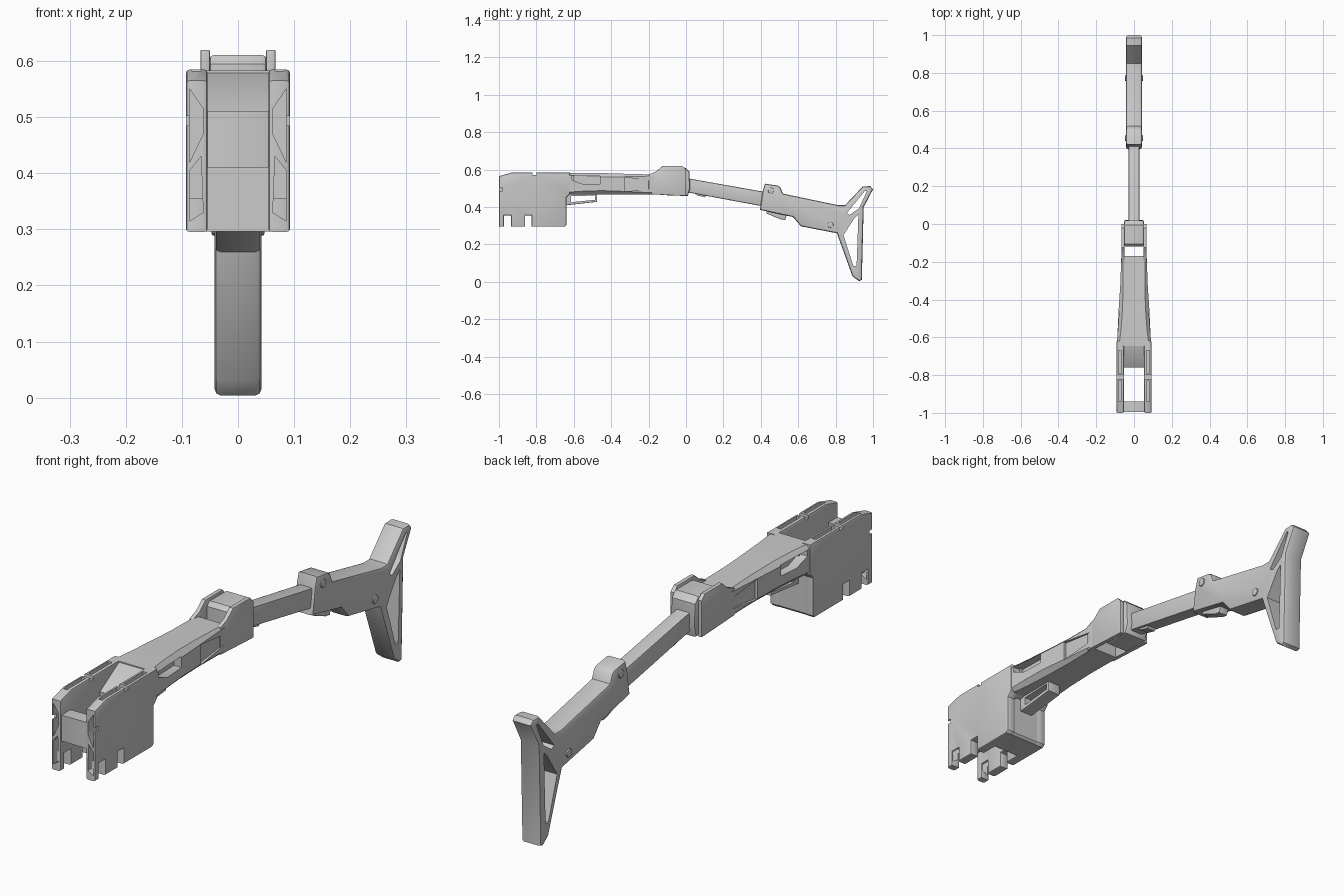
import bpy, bmesh, math
from mathutils import Vector

if "Cube" in bpy.data.objects:
    bpy.data.objects.remove(bpy.data.objects["Cube"])


def finish(name, bm):
    bmesh.ops.recalc_face_normals(bm, faces=bm.faces)
    me = bpy.data.meshes.new(name)
    bm.to_mesh(me)
    bm.free()
    ob = bpy.data.objects.new(name, me)
    bpy.context.collection.objects.link(ob)
    return ob


def prism(name, pts, a, b, axis='x', bevel=0.0):
    """Extrude a profile, (y,z) along x or (x,z) along y, or (x,y) along z, with softened rims."""
    place = {'x': lambda p, d: (d, p[0], p[1]),
             'y': lambda p, d: (p[0], d, p[1]),
             'z': lambda p, d: (p[0], p[1], d)}[axis]
    bm = bmesh.new()
    r0 = [bm.verts.new(place(p, a)) for p in pts]
    r1 = [bm.verts.new(place(p, b)) for p in pts]
    bm.faces.new(r0)
    bm.faces.new(r1)
    n = len(pts)
    for i in range(n):
        j = (i + 1) % n
        bm.faces.new((r0[i], r0[j], r1[j], r1[i]))
    bmesh.ops.recalc_face_normals(bm, faces=bm.faces)
    if bevel:
        k = 'xyz'.index(axis)
        rims = [e for e in bm.edges if abs(e.verts[0].co[k] - e.verts[1].co[k]) < 1e-6]
        bmesh.ops.bevel(bm, geom=rims, offset=bevel, segments=2, profile=0.5,
                        affect='EDGES', clamp_overlap=True)
    return finish(name, bm)


def box(name, x, y, z, bevel=0.0):
    return prism(name, [(y[0], z[0]), (y[1], z[0]), (y[1], z[1]), (y[0], z[1])], x[0], x[1], 'x', bevel)


def loft(name, stations):
    """Chamfered rectangular sections: (y, half width, bottom z, top z, chamfer)."""
    bm = bmesh.new()
    rings = []
    for y, w, zb, zt, c in stations:
        half = [(w - c, zb), (w, zb + c), (w, zt - c), (w - c, zt)]
        ring = half + [(-x, z) for x, z in reversed(half)]
        rings.append([bm.verts.new((x, y, z)) for x, z in ring])
    for r, s in zip(rings, rings[1:]):
        for i in range(8):
            j = (i + 1) % 8
            bm.faces.new((r[i], r[j], s[j], s[i]))
    bm.faces.new(rings[0])
    bm.faces.new(rings[-1])
    return finish(name, bm)


def cut(ob, cutters):
    for c in cutters:
        m = ob.modifiers.new("cut", 'BOOLEAN')
        m.operation = 'DIFFERENCE'
        m.solver = 'EXACT'
        m.object = c
        bpy.context.view_layer.objects.active = ob
        bpy.ops.object.modifier_apply(modifier=m.name)
        bpy.data.objects.remove(c)


def mirrored(pts, s):
    return [(x * s, z) for x, z in pts]


# Front housing: two toothed side plates with hollowed ends and top slots
plate = [(-1, .295), (-1, .565), (-.93, .585), (-.62, .585), (-.62, .47), (-.64, .45),
         (-.64, .305), (-.65, .295), (-.825, .295), (-.825, .355), (-.86, .355), (-.86, .295),
         (-.936, .295), (-.936, .355), (-.973, .355), (-.973, .295)]
upper_pocket = [(.086, .55), (.062, .515), (.062, .47), (.086, .42)]
lower_pocket = [(.086, .405), (.066, .43), (.062, .33), (.086, .315)]
for s, side in ((1, "right"), (-1, "left")):
    ob = prism(side + "_side_plate", plate, .054 * s, .093 * s, 'x', .007)
    cut(ob, [prism("c", mirrored(upper_pocket, s), -1.02, -.90, 'y'),
             prism("c", mirrored(lower_pocket, s), -1.02, -.945, 'y'),
             box("c", (.066 * s, .083 * s), (-.94, -.83), (.555, .6)),
             box("c", (.066 * s, .083 * s), (-.79, -.67), (.555, .6)),
             box("c", (.08 * s, .1 * s), (-1.02, -.98), (.485, .502)),
             box("c", (.04 * s, .1 * s), (-.82, -.80), (.572, .6))])

# Crossbar and rear block between the plates
box("front_crossbar", (-.056, .056), (-.995, -.94), (.41, .51), .004)
prism("rear_block", [(-.76, .296), (-.76, .51), (-.64, .582), (-.6, .582), (-.6, .475),
                     (-.642, .46), (-.642, .305), (-.65, .296)], -.06, .06)

# Tapering middle body with a side slot and a rear recess on each side
body = loft("middle_body", [(-.645, .091, .467, .583, .012), (-.55, .086, .467, .583, .018),
                            (-.45, .081, .468, .582, .02), (-.33, .073, .468, .578, .016),
                            (-.17, .067, .468, .574, .008)])
for s in (1, -1):
    slot = [(-.61, .568), (-.46, .565), (-.46, .524), (-.55, .522), (-.61, .545)]
    cut(body, [prism("c", slot, .05 * s, .12 * s),
               prism("c", [(-.33, .56), (-.18, .54), (-.18, .5), (-.33, .482)], .062 * s, .12 * s)])

# Raised hinge cheeks and a hinge block
cheek = [(-.2, .469), (-.2, .574), (-.16, .59), (-.125, .62), (-.02, .62), (0, .6), (0, .46), (-.02, .46)]
for s, side in ((1, "right"), (-1, "left")):
    prism(side + "_hinge_cheek", cheek, .05 * s, .067 * s, 'x', .003)
prism("hinge_block", [(-.12, .48), (-.12, .595), (-.105, .611), (-.005, .611), (.018, .59),
                      (.022, .5), (.01, .46), (-.1, .462)], -.052, .052, 'x', .01)

# Trigger guard loop
guard = prism("trigger_guard", [(-.65, .41), (-.62, .412), (-.475, .428), (-.475, .472), (-.65, .472)],
              -.028, .028, 'x', .003)
cut(guard, [prism("c", [(-.615, .426), (-.487, .439), (-.487, .462), (-.615, .458)], -.1, .1)])

# Sloping arm tube with a small catch underneath
prism("arm_tube", [(-.02, .484), (-.02, .559), (.46, .474), (.46, .395)], -.029, .029, 'x', .007)
prism("arm_catch", [(.04, .478), (.06, .462), (.1, .452), (.11, .462), (.11, .475)], -.018, .018)

# Shoulder stock with two triangular openings
stock = prism("shoulder_stock", [
    (.395, .385), (.41, .485), (.422, .525), (.49, .515), (.505, .505), (.518, .472), (.813, .41),
    (.85, .41), (.945, .51), (.985, .512), (1, .495), (.95, .4), (.94, .01),
    (.925, .004), (.89, .03), (.807, .26), (.615, .297), (.572, .347)], -.042, .042, 'x', .011)
cut(stock, [prism("c", [(.86, .368), (.875, .358), (.925, .393), (.968, .487), (.957, .487)], -.1, .1),
            prism("c", [(.842, .25), (.9, .34), (.922, .362), (.912, .085), (.895, .085)], -.1, .1)])
prism("stock_release_lever", [(.43, .385), (.43, .366), (.505, .335), (.53, .331), (.54, .36)],
      -.02, .02, 'x', .003)

# Stock pins
for i, (y, z) in enumerate([(.455, .488), (.772, .305)]):
    ring = [(y + .016 * math.cos(t * math.pi / 8), z + .016 * math.sin(t * math.pi / 8)) for t in range(16)]
    prism("stock_pin_%d" % (i + 1), ring, -.047, .047, 'x', .003)

for ob in list(bpy.context.scene.objects):
    bpy.ops.object.select_all(action='DESELECT')
    ob.select_set(True)
    bpy.context.view_layer.objects.active = ob
    bpy.ops.object.shade_smooth_by_angle(angle=math.radians(35))
